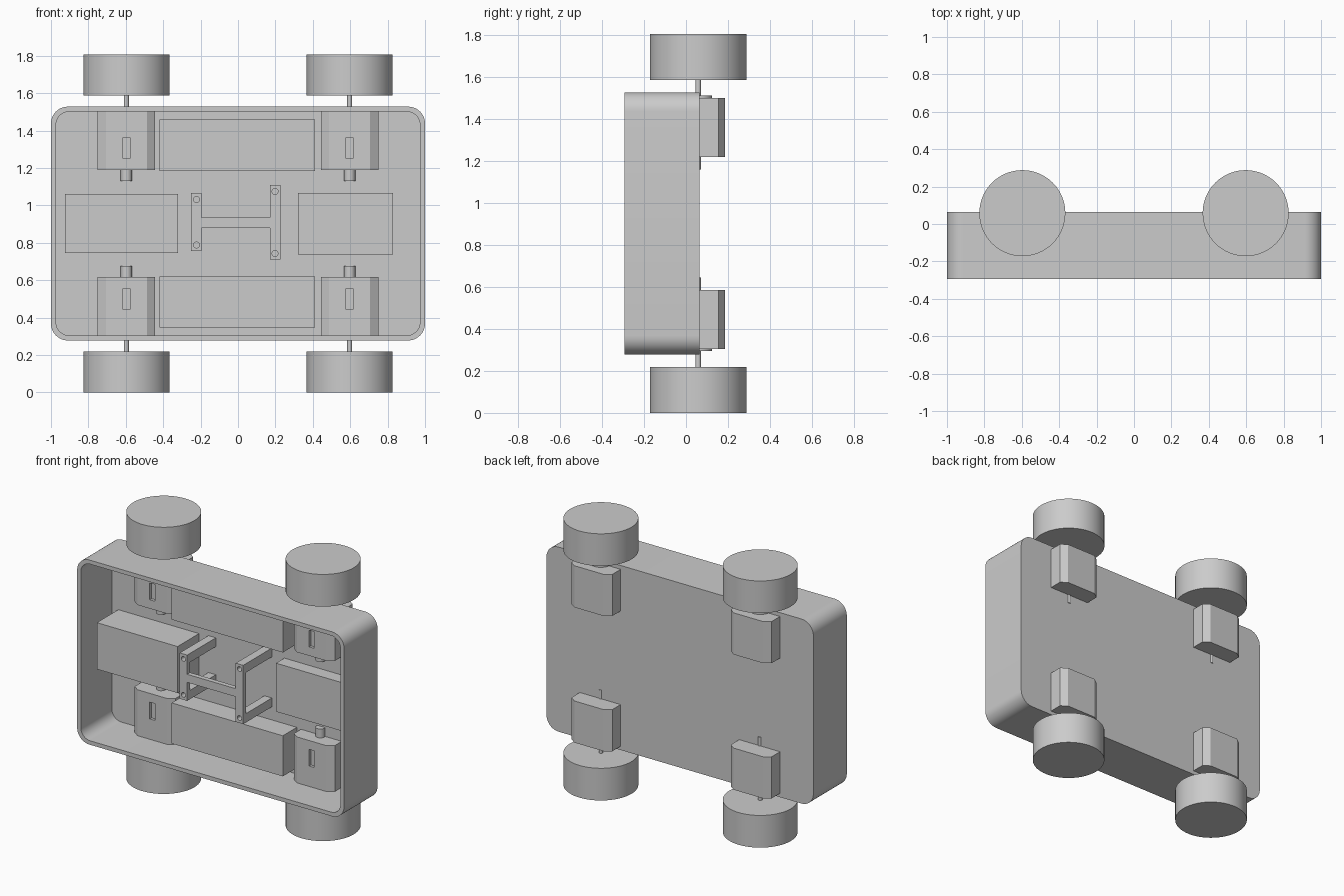
import bpy, bmesh, math
from mathutils import Vector, Matrix

if "Cube" in bpy.data.objects:
    bpy.data.objects.remove(bpy.data.objects["Cube"])

MID = 0.903            # height of the mirror plane between the upper and lower wheels


def finish(name, bm, smooth=False):
    bmesh.ops.recalc_face_normals(bm, faces=bm.faces)
    me = bpy.data.meshes.new(name)
    bm.to_mesh(me)
    bm.free()
    ob = bpy.data.objects.new(name, me)
    bpy.context.collection.objects.link(ob)
    if smooth:
        bpy.ops.object.select_all(action='DESELECT')
        bpy.context.view_layer.objects.active = ob
        ob.select_set(True)
        bpy.ops.object.shade_smooth_by_angle(angle=math.radians(30))
    return ob


def box(name, x0, x1, y0, y1, z0, z1):
    bm = bmesh.new()
    bmesh.ops.create_cube(bm, size=1)
    bmesh.ops.scale(bm, vec=(x1 - x0, y1 - y0, z1 - z0), verts=bm.verts)
    bmesh.ops.translate(bm, vec=((x0 + x1) / 2, (y0 + y1) / 2, (z0 + z1) / 2), verts=bm.verts)
    return finish(name, bm)


def prism(name, pts, offset, smooth=False):
    """Extrude a flat polygon along an offset vector."""
    bm = bmesh.new()
    f = bm.faces.new([bm.verts.new(p) for p in pts])
    ext = bmesh.ops.extrude_face_region(bm, geom=[f], use_keep_orig=True)
    bmesh.ops.translate(bm, vec=offset, verts=[v for v in ext['geom'] if isinstance(v, bmesh.types.BMVert)])
    return finish(name, bm, smooth)


def cylinder(name, x, y, z0, z1, r, n=64):
    z0, z1 = min(z0, z1), max(z0, z1)
    pts = [(x + r * math.cos(i * math.tau / n), y + r * math.sin(i * math.tau / n), z0) for i in range(n)]
    return prism(name, pts, (0, 0, z1 - z0), True)


def rounded_rect(hx, hz, r, y, n=10):
    pts = []
    for k, (sx, sz) in enumerate([(1, 1), (-1, 1), (-1, -1), (1, -1)]):
        for i in range(n + 1):
            a = math.pi / 2 * (k + i / n)
            pts.append((sx * (hx - r) + r * math.cos(a), y, MID + sz * (hz - r) + r * math.sin(a)))
    return pts


def cut(target, cutter):
    cutter.hide_render = True
    cutter.hide_viewport = True
    cutter.display_type = 'WIRE'
    mod = target.modifiers.new('cut', 'BOOLEAN')
    mod.operation = 'DIFFERENCE'
    mod.solver = 'EXACT'
    mod.object = cutter


# open tray: outer skin, rim, inner skin and floor from four rounded loops
bm = bmesh.new()
loops = [[bm.verts.new(p) for p in rounded_rect(*a)] for a in (
    (1.0, 0.625, 0.09, 0.065), (1.0, 0.625, 0.09, -0.293),
    (0.973, 0.598, 0.07, -0.293), (0.973, 0.598, 0.07, 0.04))]
for a, b in zip(loops, loops[1:]):
    for i in range(len(a)):
        j = (i + 1) % len(a)
        bm.faces.new((a[i], a[j], b[j], b[i]))
bm.faces.new(loops[0])
bm.faces.new(loops[-1])
finish('body_tray', bm, True)

# equipment boxes on the floor
box('left_box', -0.925, -0.32, -0.19, 0.045, 0.745, 1.06)
box('right_box', 0.32, 0.83, -0.05, 0.045, 0.737, 1.065)
box('upper_box', -0.42, 0.413, -0.11, 0.045, 1.185, 1.46)
box('lower_box', -0.42, 0.413, -0.11, 0.045, 0.346, 0.621)

# four wheel and motor sets
for s, level in ((1, 'upper'), (-1, 'lower')):
    def Z(z):
        return MID + s * (z - MID)

    for x, side in ((-0.597, 'left'), (0.597, 'right')):
        tag = level + '_' + side
        cylinder('wheel_' + tag, x, 0.058, Z(1.588), Z(1.806), 0.23)
        cylinder('axle_' + tag, x, 0.058, Z(1.16), Z(1.60), 0.013, 24)
        cylinder('axle_collar_' + tag, x, 0.058, Z(1.495), Z(1.512), 0.066, 32)
        cylinder('motor_stub_' + tag, x, 0.03, Z(1.13), Z(1.20), 0.03, 24)
        # chamfered motor: inner half in the tray, outer half behind it
        for part, yf, ym, c, za, zb in (('inner', -0.065, 0.05, 0.03, 1.19, 1.505),
                                        ('outer', 0.185, 0.05, -0.03, 1.22, 1.502)):
            prof = [(-0.153, ym), (-0.153, yf + c), (-0.11, yf), (0.11, yf), (0.153, yf + c), (0.153, ym)]
            motor = prism('motor_%s_%s' % (part, tag), [(x + px, py, Z(za)) for px, py in prof],
                          (0, 0, s * (zb - za)))
            if part == 'inner':
                z0, z1 = sorted((Z(1.25), Z(1.363)))
                cut(motor, box('slot_cutter_' + tag, x - 0.019, x + 0.019, -0.1, -0.045, z0, z1))

# H-shaped bracket on four posts
BY0, BY1 = -0.267, -0.235
box('bracket_crossbar', -0.2, 0.18, BY0, BY1, 0.88, 0.935)
for xc, z0, z1, side in ((-0.222, 0.755, 1.065, 'left'), (0.198, 0.71, 1.108, 'right')):
    w = 0.028
    prof = [(xc - w, z0), (xc + w, z0), (xc + w, z1), (xc - w, z1)]
    # bar and both posts as one U-shaped profile seen from the side
    u = [(BY0, z0), (0.045, z0), (0.045, z0 + 0.06), (BY1, z0 + 0.06),
         (BY1, z1 - 0.06), (0.045, z1 - 0.06), (0.045, z1), (BY0, z1)]
    bar = prism('bracket_bar_' + side, [(xc - w, y, z) for y, z in u], (2 * w, 0, 0))
    for zc, end in ((z0 + 0.033, 'low'), (z1 - 0.033, 'high')):
        n = 20
        ring = [(xc + 0.016 * math.cos(i * math.tau / n), -0.3, zc + 0.016 * math.sin(i * math.tau / n))
                for i in range(n)]
        cut(bar, prism('hole_cutter_%s_%s' % (side, end), ring, (0, 0.1, 0)))
